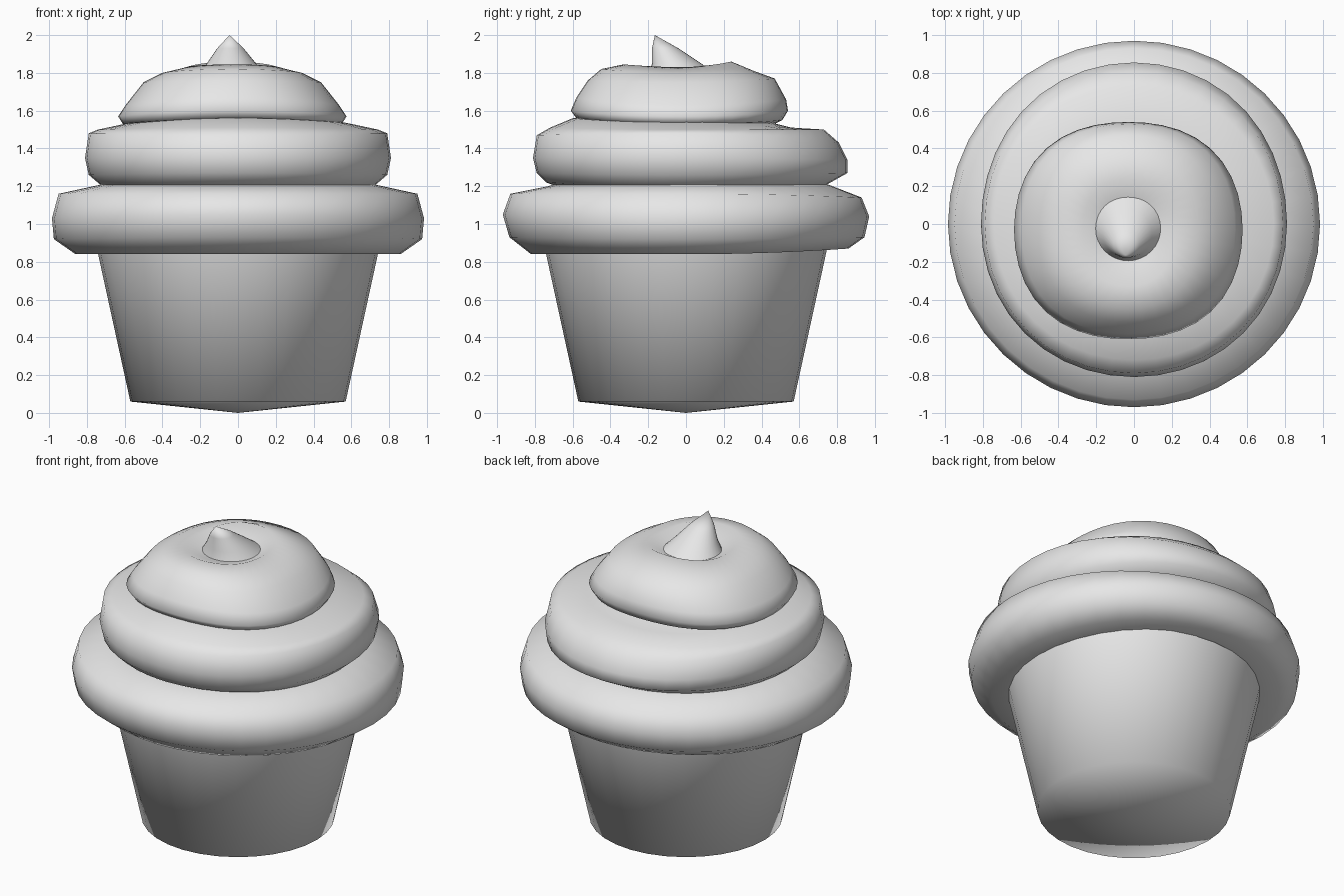
import bpy, bmesh, math

grey = bpy.data.materials.new("plain_grey")
grey.diffuse_color = (0.8, 0.8, 0.8, 1.0)


def loft(name, rings):
    """Skin a list of point rings (bottom to top) and shade smooth."""
    bm = bmesh.new()
    rows = [[bm.verts.new(p) for p in ring] for ring in rings]
    n = len(rows[0])
    for low, high in zip(rows, rows[1:]):
        for j in range(n):
            k = (j + 1) % n
            bm.faces.new((low[j], low[k], high[k], high[j]))
    bmesh.ops.remove_doubles(bm, verts=bm.verts, dist=0.0005)
    for f in bm.faces:
        f.smooth = True
    me = bpy.data.meshes.new(name)
    bm.to_mesh(me)
    bm.free()
    me.materials.append(grey)
    ob = bpy.data.objects.new(name, me)
    bpy.context.collection.objects.link(ob)
    return ob


def circle(r, z, cx=0, cy=0, n=32):
    return [(cx + r * math.cos(2 * math.pi * j / n),
             cy + r * math.sin(2 * math.pi * j / n), z) for j in range(n)]


def swirl(name, front, back, side, centre=(0, 0), wave=0.0, n=40):
    """Frosting layer whose (radius, height) profile blends around the axis."""
    rings = []
    for f, b, s in zip(front, back, side):
        ring = []
        for j in range(n):
            a = 2 * math.pi * j / n
            c, d = math.cos(a), math.sin(a)
            end = b if d > 0 else f
            r = (end[0] * d * d + s[0] * c * c) * (1 + wave * math.sin(2 * a) ** 2)
            z = end[1] * d * d + s[1] * c * c
            ring.append((centre[0] + r * c, centre[1] + r * d, z))
        rings.append(ring)
    return loft(name, rings)


# Paper cup with a shallow pointed base
loft("cup", [circle(0, 0), circle(0.57, 0.06), circle(0.747, 0.87)])

# Lower, middle and upper frosting layers
swirl("lower_frosting",
      [(0.66, 0.86), (0.82, 0.84), (0.935, 0.93), (0.97, 1.05), (0.93, 1.16), (0.73, 1.20), (0.60, 1.24)],
      [(0.66, 0.88), (0.86, 0.87), (0.945, 0.93), (0.97, 1.04), (0.93, 1.14), (0.75, 1.21), (0.60, 1.24)],
      [(0.66, 0.84), (0.86, 0.84), (0.975, 0.92), (0.985, 1.03), (0.95, 1.16), (0.72, 1.21), (0.60, 1.24)])

swirl("middle_frosting",
      [(0.66, 1.19), (0.74, 1.22), (0.79, 1.27), (0.81, 1.35), (0.79, 1.47), (0.72, 1.51), (0.60, 1.56), (0.46, 1.57)],
      [(0.66, 1.18), (0.73, 1.20), (0.855, 1.27), (0.855, 1.34), (0.81, 1.43), (0.73, 1.50), (0.56, 1.51), (0.44, 1.54)],
      [(0.66, 1.18), (0.72, 1.20), (0.79, 1.26), (0.81, 1.35), (0.79, 1.48), (0.74, 1.50), (0.60, 1.53), (0.44, 1.56)],
      wave=0.01)

swirl("upper_frosting",
      [(0.47, 1.54), (0.55, 1.56), (0.58, 1.60), (0.55, 1.67), (0.49, 1.76), (0.42, 1.82), (0.30, 1.845), (0.19, 1.80), (0, 1.79)],
      [(0.48, 1.52), (0.54, 1.55), (0.57, 1.60), (0.56, 1.66), (0.50, 1.77), (0.39, 1.81), (0.27, 1.86), (0.16, 1.80), (0, 1.79)],
      [(0.49, 1.52), (0.58, 1.53), (0.605, 1.57), (0.565, 1.63), (0.47, 1.75), (0.37, 1.80), (0.24, 1.83), (0.17, 1.80), (0, 1.79)],
      centre=(-0.03, -0.03), wave=0.04)

# Peak that leans towards the front
loft("peak", [circle(0.19, 1.78, -0.03, -0.01), circle(0.13, 1.85, -0.035, -0.05),
              circle(0.07, 1.93, -0.04, -0.11), circle(0, 2.0, -0.045, -0.165)])
